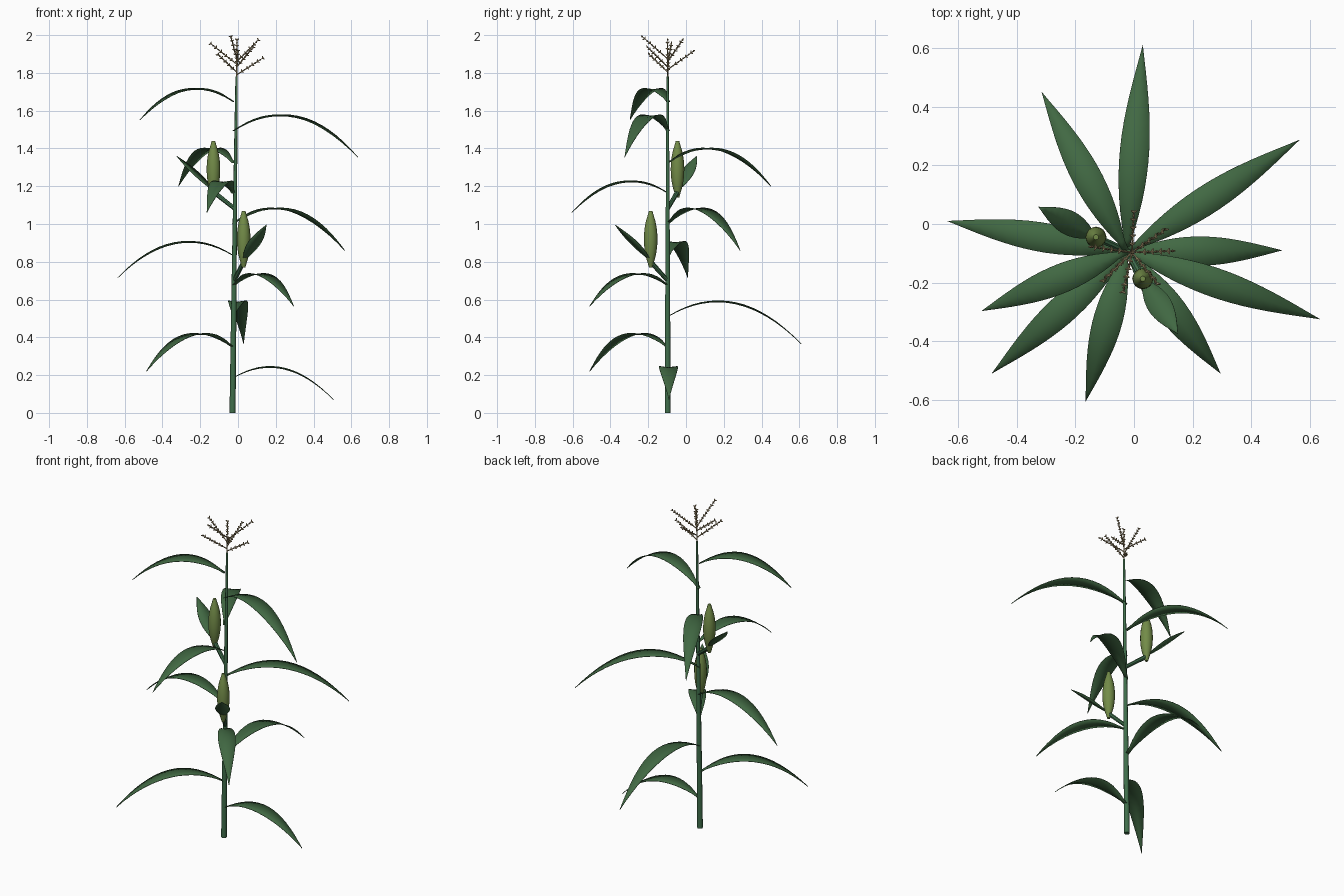
import bpy, bmesh, math
from mathutils import Vector, Matrix

cube = bpy.data.objects.get("Cube")
if cube:
    bpy.data.objects.remove(cube)


def material(name, rgb):
    m = bpy.data.materials.new(name)
    m.use_nodes = True
    m.diffuse_color = (*rgb, 1)
    m.node_tree.nodes["Principled BSDF"].inputs["Base Color"].default_value = (*rgb, 1)
    return m


LEAF = material("leaf green", (0.053, 0.14, 0.056))
STALK = material("stalk green", (0.05, 0.155, 0.07))
COB = material("husk olive", (0.17, 0.26, 0.065))
TASSEL = material("tassel tan", (0.38, 0.29, 0.15))


def finish(bm, name, mat, angle=40):
    bmesh.ops.recalc_face_normals(bm, faces=bm.faces)
    mesh = bpy.data.meshes.new(name)
    bm.to_mesh(mesh)
    bm.free()
    mesh.materials.append(mat)
    ob = bpy.data.objects.new(name, mesh)
    bpy.context.collection.objects.link(ob)
    bpy.ops.object.select_all(action='DESELECT')
    ob.select_set(True)
    bpy.context.view_layer.objects.active = ob
    bpy.ops.object.shade_smooth_by_angle(angle=math.radians(angle))
    return ob


def tube(bm, path, radii, sides=8, groove=1.0):
    """Capped tube through the path; groove < 1 pulls every second side in."""
    turn = Vector((0, 0, 1)).rotation_difference(path[-1] - path[0])
    rings = []
    for p, r in zip(path, radii):
        ring = []
        for k in range(sides):
            a = math.tau * k / sides
            rr = r * (groove if k % 2 else 1)
            ring.append(bm.verts.new(p + turn @ Vector((rr * math.cos(a), rr * math.sin(a), 0))))
        rings.append(ring)
    for lo, hi in zip(rings, rings[1:]):
        for k in range(sides):
            j = (k + 1) % sides
            bm.faces.new((lo[k], lo[j], hi[j], hi[k]))
    bm.faces.new(rings[0])
    bm.faces.new(rings[-1])


def stalk_at(z):
    return Vector((-0.029 + 0.012 * z, -0.097, z))


def blade(name, base, tip, rise, half, fold, steps=16):
    """Arched blade: climbs by rise above its base, then drops to the tip."""
    drop = base.z - tip.z
    if rise > 0:
        b = (math.sqrt(rise) + math.sqrt(rise + drop)) ** 2
        a = 2 * math.sqrt(rise * b)
    else:
        a, b = -drop, 0
    flat = Vector((tip.x - base.x, tip.y - base.y, 0))
    side = Vector((-flat.y, flat.x, 0)).normalized()
    bm = bmesh.new()
    rows = []
    for i in range(steps + 1):
        t = i / steps
        mid = base + flat * t
        mid.z = base.z + a * t - b * t * t
        w = max(math.sin(math.pi * t ** 0.9), 0.2 * (1 - t), 0.01)
        lift = Vector((0, 0, fold * w))
        rows.append([bm.verts.new(mid + side * half * w + lift),
                     bm.verts.new(mid),
                     bm.verts.new(mid - side * half * w + lift)])
    for p, q in zip(rows, rows[1:]):
        for k in range(2):
            bm.faces.new((p[k], p[k + 1], q[k + 1], q[k]))
    ob = finish(bm, name, LEAF, 60)
    mod = ob.modifiers.new("thickness", 'SOLIDIFY')
    mod.thickness = 0.003
    mod.offset = 0


# Stalk
bm = bmesh.new()
heights = [0, 0.45, 0.9, 1.35, 1.78]
tube(bm, [stalk_at(z) for z in heights], [0.016, 0.0145, 0.012, 0.009, 0.006], 10)
finish(bm, "stalk", STALK)

# Leaves: base height, tip x, y, z, rise
leaves = [
    (0.185, 0.505, -0.09, 0.07, 0.055),
    (0.345, -0.485, -0.51, 0.22, 0.07),
    (0.51, 0.03, 0.61, 0.365, 0.077),
    (0.672, 0.295, -0.51, 0.565, 0.06),
    (0.832, -0.637, 0.01, 0.715, 0.07),
    (1.002, 0.565, 0.287, 0.86, 0.077),
    (1.162, -0.165, -0.605, 1.06, 0.06),
    (1.323, -0.315, 0.45, 1.2, 0.073),
    (1.492, 0.635, -0.325, 1.353, 0.08),
    (1.647, -0.52, -0.297, 1.55, 0.065),
]
for i, (z, x, y, tz, rise) in enumerate(leaves):
    base = Vector((-0.025, -0.095, z))
    blade(f"leaf_{i + 1}", base, Vector((x, y, tz)), rise, 0.05, 0.007)

# Cobs with their shank and one husk leaf: foot, shank height, husk tip
cobs = [
    ("lower", Vector((0.03, -0.187, 0.77)), 0.70, Vector((0.15, -0.375, 0.995))),
    ("upper", Vector((-0.13, -0.045, 1.14)), 1.08, Vector((-0.325, 0.058, 1.36))),
]
for label, foot, z, husk in cobs:
    bm = bmesh.new()
    tube(bm, [stalk_at(z), foot + Vector((0, 0, 0.03))], [0.011, 0.013])
    finish(bm, label + "_shank", STALK)
    bm = bmesh.new()
    path, radii = [], []
    for k in range(13):
        t = k / 12
        path.append(foot + Vector((0, 0, 0.3 * t)))
        radii.append(max(0.036 * math.sin(math.pi * t) ** 0.6, 0.009))
    tube(bm, path, radii, 16, 0.98)
    finish(bm, label + "_cob", COB, 60)
    blade(label + "_husk_leaf", foot + Vector((0, 0, 0.035)), husk, 0, 0.042, 0.006, 10)


# Tassel: a spike and spiralling branches carrying small spikelets
def spikelets(bm, start, end, count):
    along = (end - start).normalized()
    turn = Vector((0, 0, 1)).rotation_difference(along).to_matrix().to_4x4()
    for k in range(count):
        p = start.lerp(end, 0.2 + 0.8 * k / (count - 1))
        for s in range(2):
            spin = Matrix.Rotation(math.pi * s + (k % 2) * math.pi / 2, 4, 'Z')
            tilt = Matrix.Rotation(math.radians(60), 4, 'Y')
            m = Matrix.Translation(p) @ turn @ spin @ tilt @ Matrix.Translation((0, 0, 0.006))
            bmesh.ops.create_cone(bm, segments=5, radius1=0.005, radius2=0.002,
                                  depth=0.012, cap_ends=True, matrix=m)


bm = bmesh.new()
top = stalk_at(1.975)
tube(bm, [stalk_at(1.77), top], [0.004, 0.0025], 6)
spikelets(bm, stalk_at(1.85), top, 7)
for i in range(7):
    a = math.radians(2 + 222.5 * i)
    start = stalk_at(1.79 + 0.014 * i)
    end = start + Vector((0.138 * math.cos(a), 0.138 * math.sin(a), 0.088 + 0.005 * i))
    tube(bm, [start, end], [0.0035, 0.002], 5)
    spikelets(bm, start, end, 9)
finish(bm, "tassel", TASSEL, 30)
